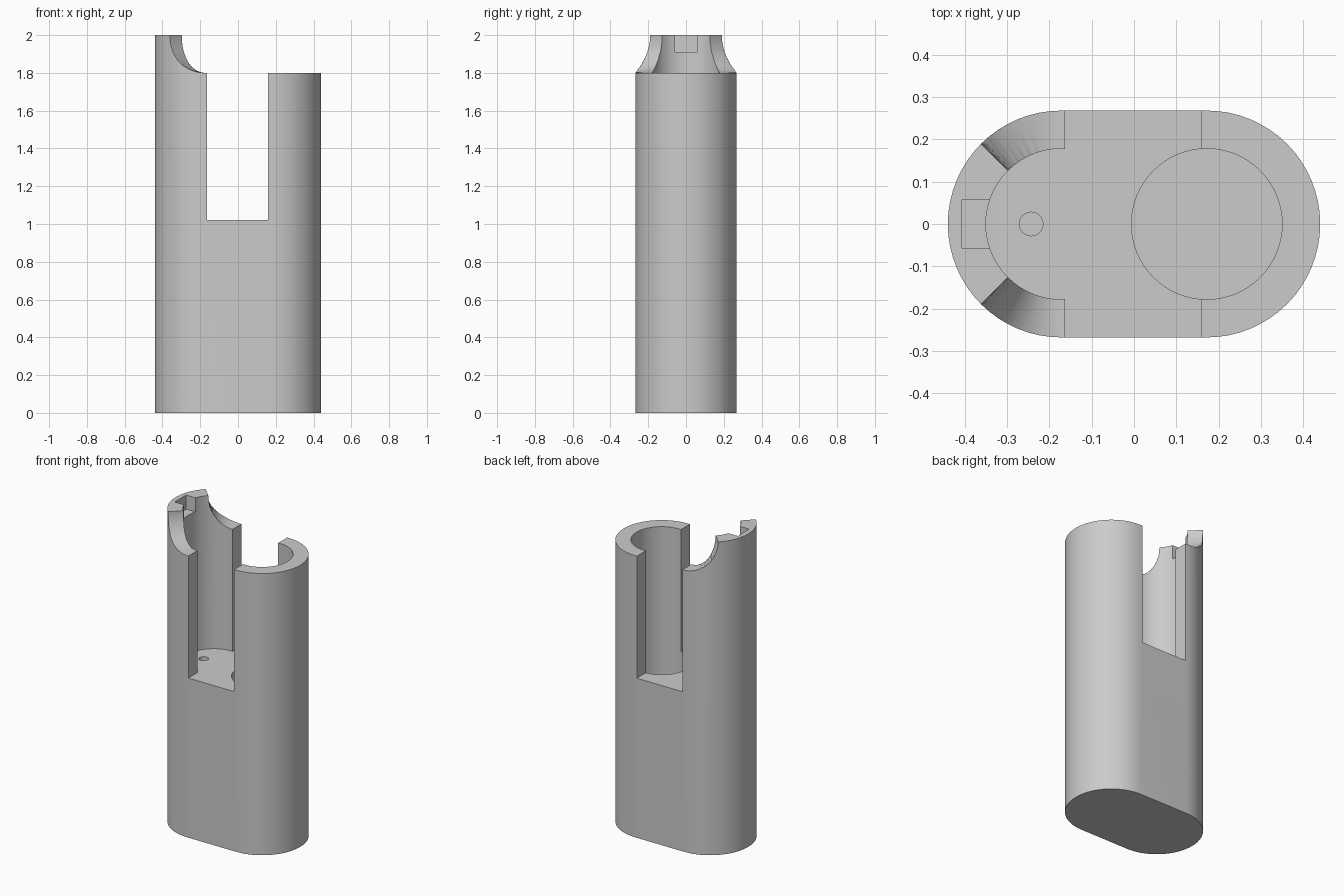
import bpy, bmesh, math

if "Cube" in bpy.data.objects:
    bpy.data.objects.remove(bpy.data.objects["Cube"])

R_OUT, R_IN, CX = 0.268, 0.178, 0.172      # outer radius, bore radius, bore offset
TOP, RIM, FLOOR = 2.0, 1.8, 1.02           # tab top, main rim, slot floor
SLOT_L, SLOT_R = -0.163, 0.16

grey = bpy.data.materials.new("plain grey")
grey.diffuse_color = (0.6, 0.6, 0.6, 1)
grey.use_nodes = True
grey.node_tree.nodes["Principled BSDF"].inputs["Base Color"].default_value = grey.diffuse_color


def make(name, bm):
    bmesh.ops.recalc_face_normals(bm, faces=bm.faces)
    me = bpy.data.meshes.new(name)
    bm.to_mesh(me)
    bm.free()
    me.materials.append(grey)
    ob = bpy.data.objects.new(name, me)
    bpy.context.collection.objects.link(ob)
    return ob


def prism(name, outline, z0, z1):
    """Extrude a flat outline; z0 may be a function of the point index."""
    bm = bmesh.new()
    lo = [bm.verts.new((x, y, z0)) for x, y in outline]
    hi = [bm.verts.new((x, y, z1)) for x, y in outline]
    bm.faces.new(lo)
    bm.faces.new(hi)
    n = len(lo)
    for i in range(n):
        j = (i + 1) % n
        bm.faces.new((lo[i], lo[j], hi[j], hi[i]))
    return make(name, bm)


def arc(cx, r, a0, a1, n):
    return [(cx + r * math.cos(math.radians(a0 + (a1 - a0) * i / n)),
             r * math.sin(math.radians(a0 + (a1 - a0) * i / n))) for i in range(n + 1)]


def box(name, x0, x1, y, z0, z1):
    return prism(name, [(x0, -y), (x1, -y), (x1, y), (x0, y)], z0, z1)


def bore(name, cx, r, z0, n=64):
    return prism(name, arc(cx, r, 0, 360, n)[:-1], z0, 2.2)


def scallop(name, side):
    """Curved cut sweeping down from the tab to the main rim."""
    bm = bmesh.new()
    rings = []
    steps = 20
    for i in range(steps + 2):
        t = 1 - math.cos(math.pi / 2 * min(i, steps) / steps)   # dense near the steep end
        a = math.radians(135 - 45 * t - (2 if i > steps else 0))
        z = TOP - (TOP - RIM) * math.sqrt(max(0, 1 - (1 - t) ** 2))
        rings.append([bm.verts.new((-CX + r * math.cos(a), side * r * math.sin(a), h))
                      for r, h in ((0.1, z), (0.4, z), (0.4, 2.2), (0.1, 2.2))])
    for a, b in zip(rings, rings[1:]):
        for k in range(4):
            m = (k + 1) % 4
            bm.faces.new((a[k], a[m], b[m], b[k]))
    bm.faces.new(rings[0])
    bm.faces.new(rings[-1])
    return make(name, bm)


# Rounded body
body = prism("holder_body", arc(CX, R_OUT, -90, 90, 32) + arc(-CX, R_OUT, 90, 270, 32), 0, TOP)

# Cuts: slot, lowered rim, bores, wire hole, notch, scallops
cutters = [
    box("slot_cutter", SLOT_L, SLOT_R, 0.5, FLOOR, 2.2),
    box("rim_cutter", -CX, 0.6, 0.5, RIM, 2.2),
    bore("left_bore_cutter", -CX, R_IN, FLOOR),
    bore("right_bore_cutter", CX, R_IN, 0.1),
    bore("small_hole_cutter", -0.243, 0.028, 0.8, 24),
    box("notch_cutter", -0.407, -0.25, 0.058, 1.91, 2.2),
    scallop("back_scallop_cutter", 1),
    scallop("front_scallop_cutter", -1),
]
for c in cutters:
    c.hide_render = True
    mod = body.modifiers.new(c.name, 'BOOLEAN')
    mod.operation, mod.solver, mod.object = 'DIFFERENCE', 'EXACT', c

# Bake the cuts and remove the helpers
deps = bpy.context.evaluated_depsgraph_get()
baked = bpy.data.meshes.new_from_object(body.evaluated_get(deps))
body.modifiers.clear()
body.data = baked
for c in cutters:
    bpy.data.objects.remove(c)

body.data.materials.clear()
body.data.materials.append(grey)
for p in body.data.polygons:
    p.material_index = 0
bpy.ops.object.select_all(action='DESELECT')
body.select_set(True)
bpy.context.view_layer.objects.active = body
bpy.ops.object.shade_smooth_by_angle(angle=math.radians(30))
